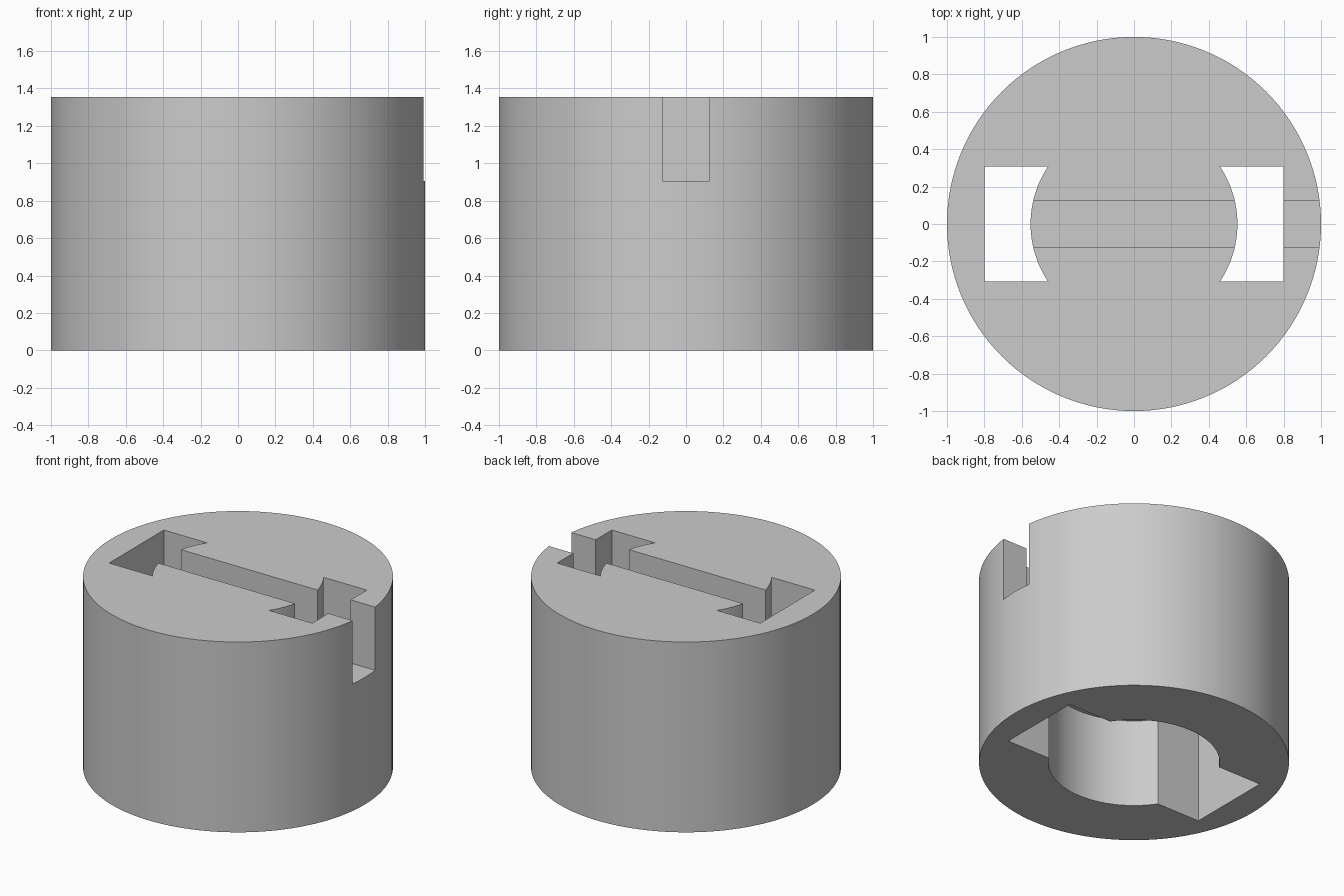
import bpy
import math

cube = bpy.data.objects.get("Cube")
if cube:
    bpy.data.objects.remove(cube, do_unlink=True)

HEIGHT, BORE_R, BORE_TOP, SLOT_FLOOR = 1.355, 0.553, 0.63, 0.905

grey = bpy.data.materials.new("plain grey")
grey.use_nodes = True
colour = (0.6, 0.6, 0.6, 1)
grey.diffuse_color = colour
grey.node_tree.nodes["Principled BSDF"].inputs["Base Color"].default_value = colour


def cylinder(name, radius, z0, z1):
    bpy.ops.mesh.primitive_cylinder_add(vertices=128, radius=radius, depth=z1 - z0,
                                        location=(0, 0, (z0 + z1) / 2))
    return finish(name)


def box(name, x0, x1, half_y, z0, z1):
    bpy.ops.mesh.primitive_cube_add(size=1, location=((x0 + x1) / 2, 0, (z0 + z1) / 2))
    bpy.context.object.scale = (x1 - x0, 2 * half_y, z1 - z0)
    return finish(name)


def finish(name):
    obj = bpy.context.object
    obj.name = name
    obj.data.materials.append(grey)
    bpy.ops.object.transform_apply(location=True, rotation=True, scale=True)
    return obj


def cut(target, cutter):
    bpy.ops.object.select_all(action='DESELECT')
    bpy.context.view_layer.objects.active = target
    target.select_set(True)
    mod = target.modifiers.new("cut", 'BOOLEAN')
    mod.operation, mod.solver, mod.object = 'DIFFERENCE', 'EXACT', cutter
    bpy.ops.object.modifier_apply(modifier=mod.name)
    bpy.data.objects.remove(cutter, do_unlink=True)


# Round body with a blind bore from below
body = cylinder("round_body", 1, 0, HEIGHT)
cut(body, cylinder("bore_cutter", BORE_R, -0.2, BORE_TOP))

# Side notches run right through, leaving the round core above the bore
notches = box("notch_cutter", -0.8, 0.8, 0.308, -0.3, HEIGHT + 0.2)
cut(notches, cylinder("core_cutter", BORE_R, BORE_TOP, HEIGHT + 0.4))
cut(body, notches)

# Narrow slot across the top, open through the wall on one side
cut(body, box("slot_cutter", -0.7, 1.2, 0.126, SLOT_FLOOR, HEIGHT + 0.3))

bpy.context.view_layer.objects.active = body
body.select_set(True)
bpy.ops.object.shade_smooth_by_angle(angle=math.radians(30))
